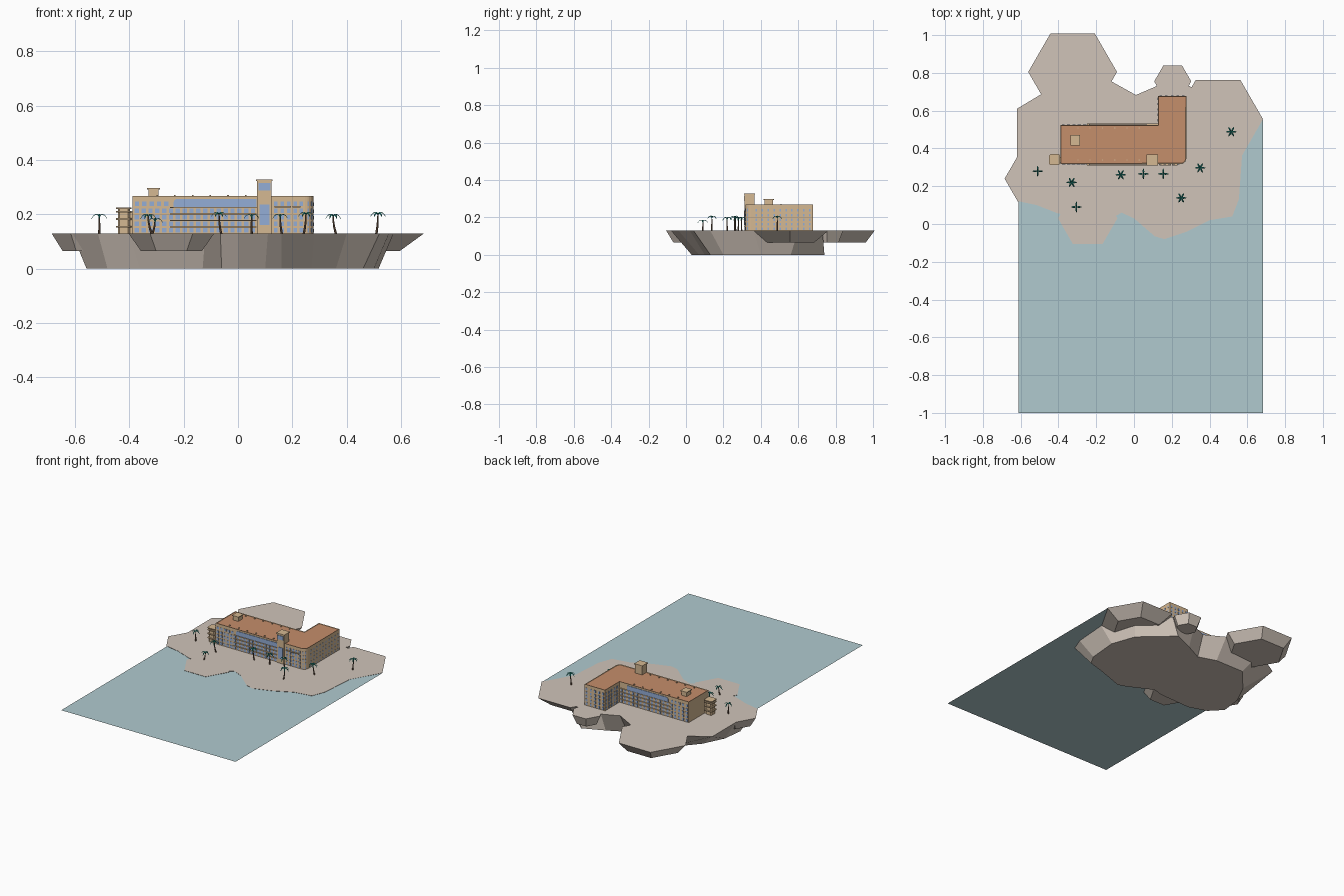
import bpy, bmesh, math
from mathutils import Vector, Matrix

if "Cube" in bpy.data.objects:
    bpy.data.objects.remove(bpy.data.objects["Cube"])

def mat(name, c):
    m = bpy.data.materials.new(name)
    m.diffuse_color = (*[((v / 255 + .055) / 1.055) ** 2.4 for v in c], 1)
    m.use_nodes = True
    m.node_tree.nodes["Principled BSDF"].inputs["Base Color"].default_value = m.diffuse_color
    return m

SAND = mat("sand rock", (208, 196, 185))
WATER = mat("sea blue", (176, 202, 207))
TAN = mat("tan wall", (213, 184, 146))
ROOF = mat("terracotta roof", (197, 142, 107))
GLASS = mat("blue glass", (148, 174, 214))
TRUNK = mat("brown trunk", (112, 88, 70))
LEAF = mat("teal leaf", (32, 140, 128))
GROUND = .129   # top of the island
TOP = .268      # top of the walls

def finish(name, bm, *mats):
    bmesh.ops.recalc_face_normals(bm, faces=bm.faces)
    me = bpy.data.meshes.new(name)
    bm.to_mesh(me)
    bm.free()
    for m in mats:
        me.materials.append(m)
    ob = bpy.data.objects.new(name, me)
    bpy.context.collection.objects.link(ob)
    return ob

def loft(bm, low, high, z0, z1):
    a = [bm.verts.new((x, y, z0)) for x, y in low]
    b = [bm.verts.new((x, y, z1)) for x, y in high]
    bm.faces.new(a)
    bm.faces.new(b)
    for i in range(len(a)):
        j = (i + 1) % len(a)
        bm.faces.new((a[i], a[j], b[j], b[i]))

def box(bm, x0, x1, y0, y1, z0, z1):
    p = [(x0, y0), (x1, y0), (x1, y1), (x0, y1)]
    loft(bm, p, p, z0, z1)

def hexagon(cx, cy, r):
    return [(cx + r * math.cos(i * math.pi / 3), cy + r * math.sin(i * math.pi / 3)) for i in range(6)]

# Island: one large tapered rock with smaller hexagonal rocks joined to it
top = [(-.62, .36), (-.62, .61), (-.42, .73), (-.12, .755), (.01, .683), (.12, .73), (.295, .73),
       (.50, .60), (.572, .36), (.555, .13), (.52, .04), (.40, .02), (.28, -.04), (.16, -.08),
       (.11, -.065), (0, .03), (-.065, .06), (-.12, .03), (-.40, .055), (-.515, .10), (-.61, .12)]
low = [(-.54, .36), (-.47, .50), (-.33, .66), (-.12, .66), (0, .62), (.12, .68), (.26, .74),
       (.46, .56), (.517, .40), (.50, .20), (.46, .13), (.36, .10), (.27, .07), (.16, .03),
       (.10, .05), (0, .10), (-.06, .13), (-.13, .11), (-.36, .10), (-.48, .14), (-.557, .22)]
bm = bmesh.new()
loft(bm, low, top, 0, GROUND)
island = finish("island", bm, SAND)
rocks = [(-.325, .805, .235, .18), (.205, .755, .098, .07), (.445, .555, .238, .15),
         (-.245, .03, .157, .112), (-.545, .24, .14, .10)]
cutters = []
for cx, cy, r, rl in rocks:
    bm = bmesh.new()
    loft(bm, hexagon(cx, cy, rl), hexagon(cx, cy, r), .065, GROUND)
    rock = finish("rock", bm, SAND)
    rock.hide_render = True
    cutters.append(rock)
    mod = island.modifiers.new("join", 'BOOLEAN')
    mod.operation, mod.solver, mod.object = 'UNION', 'EXACT', rock
dg = bpy.context.evaluated_depsgraph_get()
joined = bpy.data.meshes.new_from_object(island.evaluated_get(dg))
island.modifiers.clear()
island.data = joined
for c in cutters:
    bpy.data.objects.remove(c)

# Sea sheet
bm = bmesh.new()
bm.faces.new([bm.verts.new((x, y, .1265)) for x, y in ((-.612, -1), (.682, -1), (.682, .55), (-.612, .55))])
finish("sea", bm, WATER)

# L-shaped hotel with a rounded front corner; roof inset behind a thin parapet
X0, X1, XW, Y0, Y1, Y2, R = -.388, .277, .126, .318, .525, .678, .03
corner = [(X1 - R + R * math.sin(a), Y0 + R - R * math.cos(a)) for a in [math.radians(15 * i) for i in range(7)]]
plan = [(X0, Y0)] + corner + [(X1, Y2), (XW, Y2), (XW, Y1), (X0, Y1)]
bm = bmesh.new()
loft(bm, plan, plan, GROUND - .01, TOP)
bmesh.ops.recalc_face_normals(bm, faces=bm.faces)
roof = [f for f in bm.faces if f.normal.z > .9]
bmesh.ops.inset_region(bm, faces=roof, thickness=.004)
for f in roof:
    f.material_index = 1
    for v in f.verts:
        v.co.z -= .003
finish("hotel_walls", bm, TAN, ROOF)

# Windows: rows of thin plates; each wall is a start point, an end point and an outward normal
ROWS = [.133, .157, .181, .205]
def windows(bm, p, q, n, count, wide, rows, tall=.016):
    p, q, n = Vector(p), Vector(q), Vector(n)
    step = (q - p) / count
    d = step.normalized() * wide / 2
    for i in range(count):
        c = p + step * (i + .5)
        quad = [c - d - n * .002, c + d - n * .002, c + d + n * .002, c - d + n * .002]
        for z in rows:
            loft(bm, quad, quad, z, z + tall)

bm = bmesh.new()
F, B, L, E = (0, -1), (0, 1), (-1, 0), (1, 0)
windows(bm, (-.385, Y0), (.068, Y0), F, 18, .016, ROWS)
windows(bm, (-.385, Y0), (-.25, Y0), F, 5, .016, [.231])
windows(bm, (.128, Y0), (.245, Y0), F, 5, .013, ROWS + [.231])
windows(bm, (X0, Y1), (XW, Y1), B, 18, .014, ROWS)
windows(bm, (X0, Y1), (-.25, Y1), B, 5, .014, [.231])
windows(bm, (XW, Y2), (X1, Y2), B, 5, .013, ROWS + [.231])
windows(bm, (XW, Y1 + .01), (XW, Y2), L, 5, .012, ROWS + [.231])
windows(bm, (X1, .36), (X1, Y2), E, 10, .008, ROWS + [.231], .013)
for a, b in zip(corner[1:5:2], corner[2:6:2]):
    n = Vector((b[1] - a[1], a[0] - b[0])).normalized()
    windows(bm, a, b, n, 1, .006, ROWS + [.231])
# long glazed top floor, front and back, with a rounded left end
for y in (Y0, Y1):
    out = [(-.237, .224), (.068, .224), (.068, .257), (-.225, .257), (-.234, .252), (-.237, .243)]
    a = [bm.verts.new((x, y - .003, z)) for x, z in out]
    f = bm.faces.new(a)
    r = bmesh.ops.extrude_face_region(bm, geom=[f])
    bmesh.ops.translate(bm, vec=(0, .006, 0), verts=[v for v in r["geom"] if isinstance(v, bmesh.types.BMVert)])
# glass on the stair tower
box(bm, .079, .115, .309, .314, .16, .236)
box(bm, .075, .119, .309, .314, .288, .315)
finish("windows", bm, GLASS)

# Balcony slabs on the front and back
bm = bmesh.new()
for z in (.152, .176, .200, .224):
    box(bm, -.25, .068, Y0 - .007, Y0, z, z + .003)
    box(bm, -.25, XW, Y1, Y1 + .006, z, z + .003)
for x in (.135, .165, .20):
    box(bm, x, x + .03, Y0 - .008, Y0, .226, .230)
finish("balconies", bm, TAN)

# Stair tower with cap, and roof house
bm = bmesh.new()
box(bm, .07, .124, .312, .365, GROUND - .01, .322)
box(bm, .067, .127, .309, .368, .322, .328)
box(bm, -.33, -.292, .42, .465, TOP - .01, .292)
box(bm, -.335, -.287, .415, .47, .292, .297)
finish("roof_towers", bm, TAN)

# Small side tower with floor bands
def cut_square(cx, cy, h, c):
    return [(cx + sx * a, cy + sy * b) for sx, sy, o in ((-1, -1, 0), (1, -1, 1), (1, 1, 0), (-1, 1, 1))
            for a, b in (((h, h - c), (h - c, h)) if not o else ((h - c, h), (h, h - c)))]

bm = bmesh.new()
body, band = cut_square(-.42, .341, .022, .006), cut_square(-.42, .341, .029, .007)
loft(bm, body, body, GROUND - .01, .222)
for z in (.152, .180, .206, .219):
    loft(bm, band, band, z, z + .006)
box(bm, -.40, X0, .325, .355, GROUND, .21)
finish("side_tower", bm, TAN)

# Roof vents
bm = bmesh.new()
for i in range(6):
    for y in (.335, .505):
        x = -.30 + i * .065
        box(bm, x, x + .006, y, y + .006, TOP - .004, TOP + .003)
finish("roof_vents", bm, TAN)

# Palm trees: bent tapered trunk and drooping leaves
def palm(x, y, z, leaves, lean):
    bm = bmesh.new()
    h = z - GROUND
    pts = [(lean * (1 - t) ** 2, t * h, .0045 - .002 * t) for t in (0, .35, .7, 1)]
    for (l0, h0, r0), (l1, h1, r1) in zip(pts, pts[1:]):
        loft(bm, hexagon(x + l0, y, r0), hexagon(x + l1, y, r1), GROUND + h0, GROUND + h1)
    finish("palm_trunk", bm, TRUNK)
    bm = bmesh.new()
    for i in range(leaves):
        m = Matrix.Translation((x, y, z)) @ Matrix.Rotation(2 * math.pi * i / leaves, 4, 'Z')
        prof = [(0, 0, .002), (.010, .007, .0045), (.020, .003, .004), (.028, -.009, .001)]
        rings = [[bm.verts.new(m @ Vector(p)) for p in ((d, -w, zz - .001), (d, 0, zz + .002), (d, w, zz - .001))]
                 for d, zz, w in prof]
        for a, b in zip(rings, rings[1:]):
            for k in (0, 1):
                bm.faces.new((a[k], a[k + 1], b[k + 1], b[k]))
    finish("palm_leaves", bm, LEAF)

for x, y, z, n, lean in [(-.51, .28, .193, 4, 0), (-.33, .22, .193, 6, .012), (-.305, .09, .178, 4, -.01),
                         (-.07, .26, .20, 6, .008), (.05, .265, .193, 4, 0), (.155, .265, .193, 4, .006),
                         (.25, .138, .20, 6, -.008), (.35, .297, .193, 6, .01), (.515, .488, .20, 6, -.006)]:
    palm(x, y, z, n, lean)
